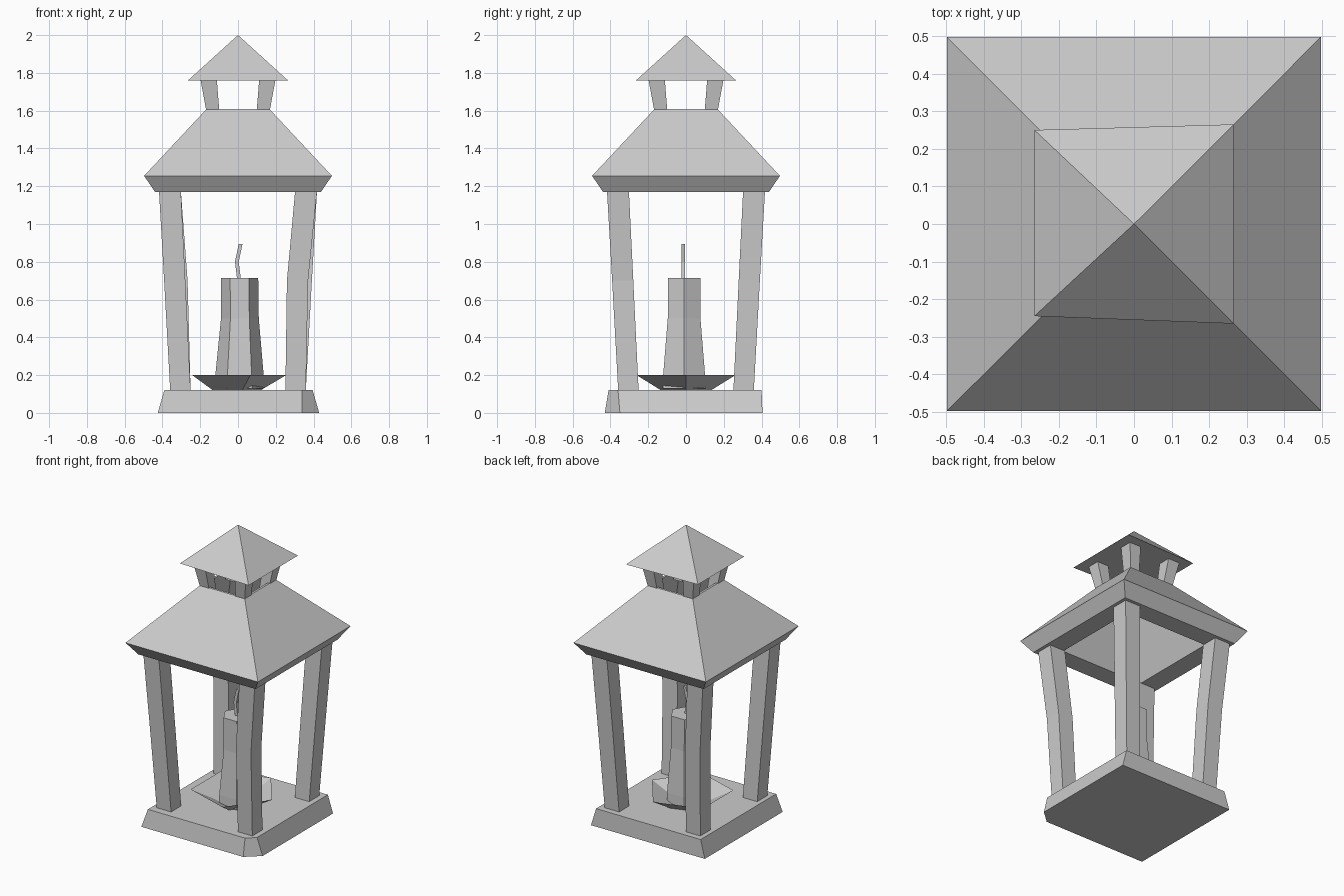
import bpy, bmesh, math

cube = bpy.data.objects.get("Cube")
if cube:
    bpy.data.objects.remove(cube, do_unlink=True)

grey = bpy.data.materials.new("light_grey")
grey.use_nodes = True
grey.diffuse_color = (0.6, 0.6, 0.6, 1)
grey.node_tree.nodes["Principled BSDF"].inputs["Base Color"].default_value = (0.6, 0.6, 0.6, 1)


def square(cx, cy, half, z):
    return [(cx + sx * half, cy + sy * half, z)
            for sx, sy in ((-1, -1), (1, -1), (1, 1), (-1, 1))]


def polygon(cx, cy, radius, z, sides):
    steps = [2 * math.pi * i / sides for i in range(sides)]
    return [(cx + radius * math.cos(a), cy + radius * math.sin(a), z) for a in steps]


def loft(name, rings, closed=False):
    """Skin rings of points; cap both ends, or join the last ring to the first."""
    bm = bmesh.new()
    loops = [[bm.verts.new(p) for p in ring] for ring in rings]
    pairs = list(zip(loops, loops[1:]))
    if closed:
        pairs.append((loops[-1], loops[0]))
    else:
        bm.faces.new(loops[0])
        bm.faces.new(loops[-1])
    for low, high in pairs:
        n = len(low)
        for i in range(n):
            j = (i + 1) % n
            bm.faces.new((low[i], low[j], high[j], high[i]))
    bmesh.ops.remove_doubles(bm, verts=bm.verts, dist=0.0001)
    bmesh.ops.recalc_face_normals(bm, faces=bm.faces)
    mesh = bpy.data.meshes.new(name)
    bm.to_mesh(mesh)
    bm.free()
    mesh.materials.append(grey)
    obj = bpy.data.objects.new(name, mesh)
    bpy.context.collection.objects.link(obj)
    return obj


# Base slab with one chipped corner
loft("base", [
    [(-.425, -.43, 0), (.34, -.43, 0), (.43, -.35, 0), (.43, .405, 0), (-.425, .405, 0)],
    [(-.39, -.41, .12), (.34, -.41, .12), (.395, -.36, .12), (.395, .4, .12), (-.39, .4, .12)],
])

# Leaning corner posts, two of them slightly bowed
bow = {(1, -1): -0.02, (-1, 1): 0.012}
for sx, name_x in ((-1, "right"), (1, "left")):
    for sy, name_y in ((-1, "front"), (1, "back")):
        corner = f"{name_y}_{name_x}"
        shift = bow.get((sx, sy), 0)
        loft(f"{corner}_post", [
            square(sx * .305, sy * .305, .054, .12),
            square(sx * .335 + shift, sy * .335, .056, .7),
            square(sx * .36, sy * .36, .058, 1.17),
        ])
        # Short posts carrying the cap
        loft(f"{corner}_cap_post", [
            square(sx * .125, sy * .125, .032, 1.55),
            square(sx * .135, sy * .135, .035, 1.61),
            square(sx * .155, sy * .155, .043, 1.762),
        ])

# Hollow roof, open below and at the top
loft("roof", [square(0, 0, half, z) for half, z in (
    (.31, 1.17), (.44, 1.17), (.497, 1.255), (.167, 1.608), (.152, 1.608))], closed=True)

# Pointed cap, slightly skewed
loft("cap", [
    [(-.265, -.245, 1.76), (.265, -.265, 1.76), (.265, .265, 1.76), (-.265, .25, 1.76)],
    square(0, 0, .0002, 2),
])

# Shallow five-sided dish
loft("dish", [polygon(-.02, 0, r, z, 5) for r, z in (
    (.14, .12), (.275, .2), (.13, .135))])

# Six-sided candle
loft("candle", [polygon(x, -.01, r, z, 6) for x, r, z in (
    (.008, .13, .13), (.008, .128, .2), (.01, .1, .5), (.008, .099, .715))])

# Bent wick
loft("wick", [square(x, -.015, .01, z) for x, z in (
    (.005, .71), (-.006, .8), (.014, .895))])
